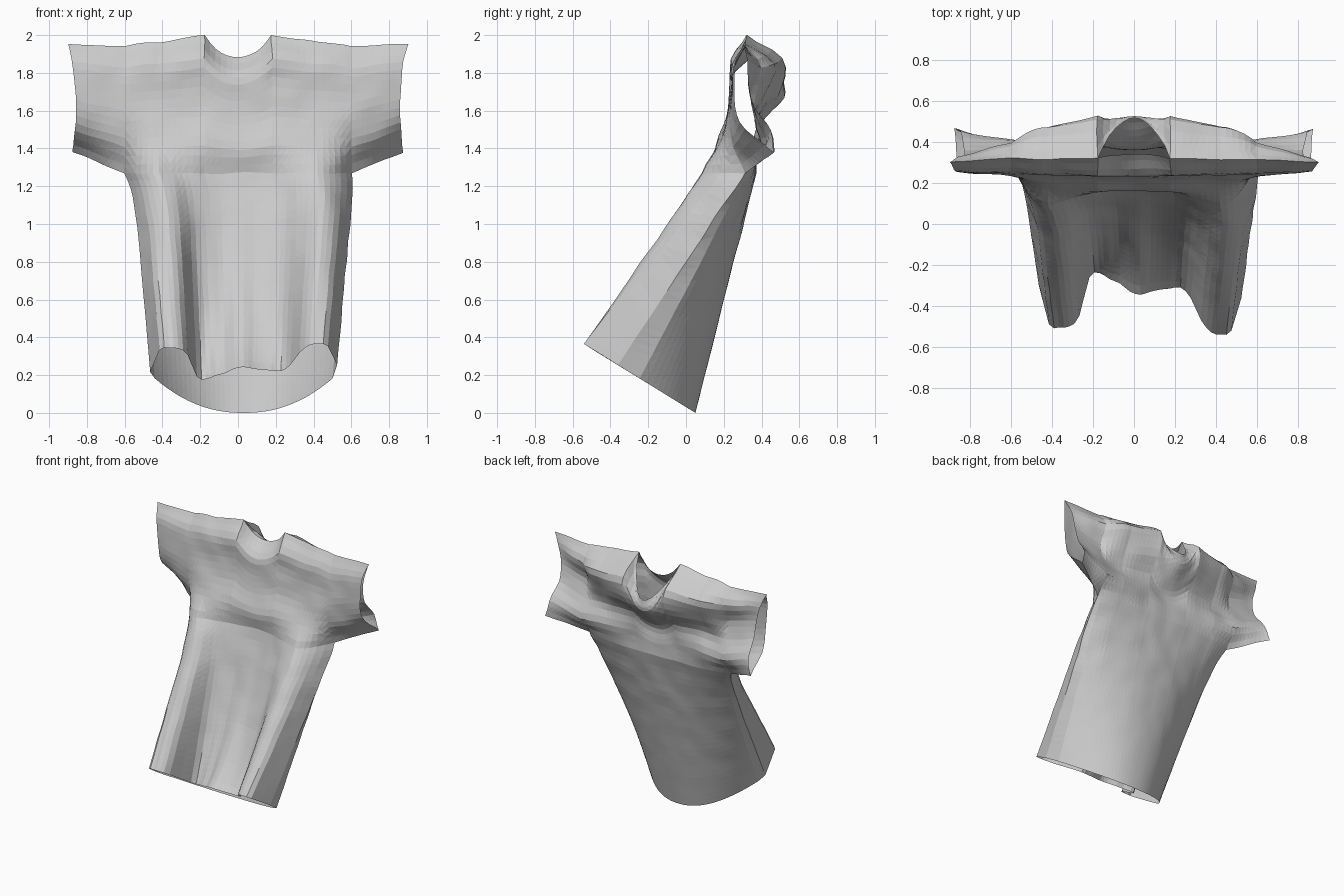
import bpy, bmesh
from math import sin, pi
from mathutils import Vector, noise

cube = bpy.data.objects.get("Cube")
if cube:
    bpy.data.objects.remove(cube)

STEP = 0.03                        # column spacing
NECK, RIDGE, BODY, CUFF = 6, 14, 20, 30   # columns of neck edge, chest ridge, side seam, cuff
STOPS = (0, NECK, RIDGE, BODY, CUFF)
EASING = (2, 1, 2, 1)
BODY_ROWS, YOKE_ROWS = 26, 15

# Depth profiles from underarm to shoulder at each of the stops
FRONT = [(.18, .16, .205, .225, .24, .345), (.165, .16, .215, .24, .24, .32),
         (.085, .165, .215, .24, .245, .315), (.31, .25, .235, .24, .255, .32),
         (.47, .31, .26, .255, .265, .30)]
BACK = [(.37, .37, .36, .43, .52, .52), (.37, .375, .40, .51, .51, .32),
        (.355, .40, .365, .43, .47, .315), (.31, .41, .37, .34, .40, .32),
        (.47, .45, .36, .33, .33, .30)]
FRONT_TOP = (1.88, 2.0, 1.965, 1.94, 1.955)
BACK_TOP = (1.75,) + FRONT_TOP[1:]

# Gathered folds along the front hem, from the right side to the left side
HEM = [-.30, -.49, -.505, -.50, -.45, -.26, -.24, -.27, -.29, -.33, -.345,
       -.33, -.32, -.315, -.31, -.36, -.47, -.53, -.54, -.52, -.36]


def lerp(a, b, t):
    return a + (b - a) * t


def spline(values, v):
    """Smooth curve through evenly spaced values."""
    n = len(values) - 1
    k = min(int(v * n), n - 1)
    t = v * n - k
    a, b, c, d = (values[max(0, min(n, k + j))] for j in (-1, 0, 1, 2))
    return b + t / 2 * (c - a + t * (2*a - 5*b + 4*c - d + t * (3*(b - c) + d - a)))


def across(keys, i):
    """Blend the values at the stops for column i."""
    i = abs(i)
    k = max(j for j in range(len(EASING)) if STOPS[j] <= i)
    t = (i - STOPS[k]) / (STOPS[k + 1] - STOPS[k])
    return lerp(keys[k], keys[k + 1], t ** EASING[k])


def yoke_point(front, i, v):
    y = across([spline(p, v) for p in (FRONT if front else BACK)], i)
    sleeve = max(0, abs(i) - BODY)
    bottom = 1.27 + .011 * sleeve
    top = across(FRONT_TOP if front else BACK_TOP, i)
    pinch = (.1 if front else .2) * sin(pi * v)
    x = min(abs(i), BODY) * STEP + sleeve * STEP * (.92 + .08 * v - pinch)
    rise = v + .3 * v ** 3 * (1 - v)     # rounds the shoulder
    return Vector((x if i > 0 else -x, y, lerp(bottom, top, rise)))


def body_point(front, i, t):
    u = i / BODY
    if front or abs(u) == 1:
        y = spline(HEM, (u + 1) / 2)
    else:
        y = .05 - .33 * abs(u) ** 2.2
    point = Vector((0, y, (.05 - y) * .617)).lerp(yoke_point(front, i, 0), t)
    # Narrow waist that flares into the underarms
    point.x = .03 * (1 - t ** 12) + u * (.495 + .09 * t + .015 * t ** 6)
    # Hollow between the two front folds
    if front:
        point.y += .09 * max(0, 1 - 4 * u * u) * sin(pi * t ** .75)
    return point


def add_sheet(bm, point, front, half, rows):
    grid = [[bm.verts.new(point(front, i, r / rows)) for i in range(-half, half + 1)]
            for r in range(rows + 1)]
    for low, high in zip(grid, grid[1:]):
        for c in range(2 * half):
            quad = [low[c], low[c + 1], high[c + 1], high[c]]
            bm.faces.new(quad if front else quad[::-1])


# Front and back panels, sewn at the sides, shoulders and sleeve seams
bm = bmesh.new()
for front in (True, False):
    add_sheet(bm, body_point, front, BODY, BODY_ROWS)
    add_sheet(bm, yoke_point, front, CUFF, YOKE_ROWS)
bmesh.ops.remove_doubles(bm, verts=bm.verts, dist=.0005)

# Small cloth wrinkles, faded out towards the hem
for vert in bm.verts:
    fade = min(1, vert.co.z / 1.2)
    vert.co += noise.noise_vector(vert.co * 7) * .008 * fade
bmesh.ops.triangulate(bm, faces=bm.faces)

mesh = bpy.data.meshes.new("shirt")
bm.to_mesh(mesh)
bm.free()
shirt = bpy.data.objects.new("shirt", mesh)
bpy.context.collection.objects.link(shirt)

# Plain grey cloth
cloth = bpy.data.materials.new("grey cloth")
cloth.use_nodes = True
colour = (.6, .6, .6, 1)
cloth.diffuse_color = colour
cloth.node_tree.nodes["Principled BSDF"].inputs["Base Color"].default_value = colour
mesh.materials.append(cloth)
